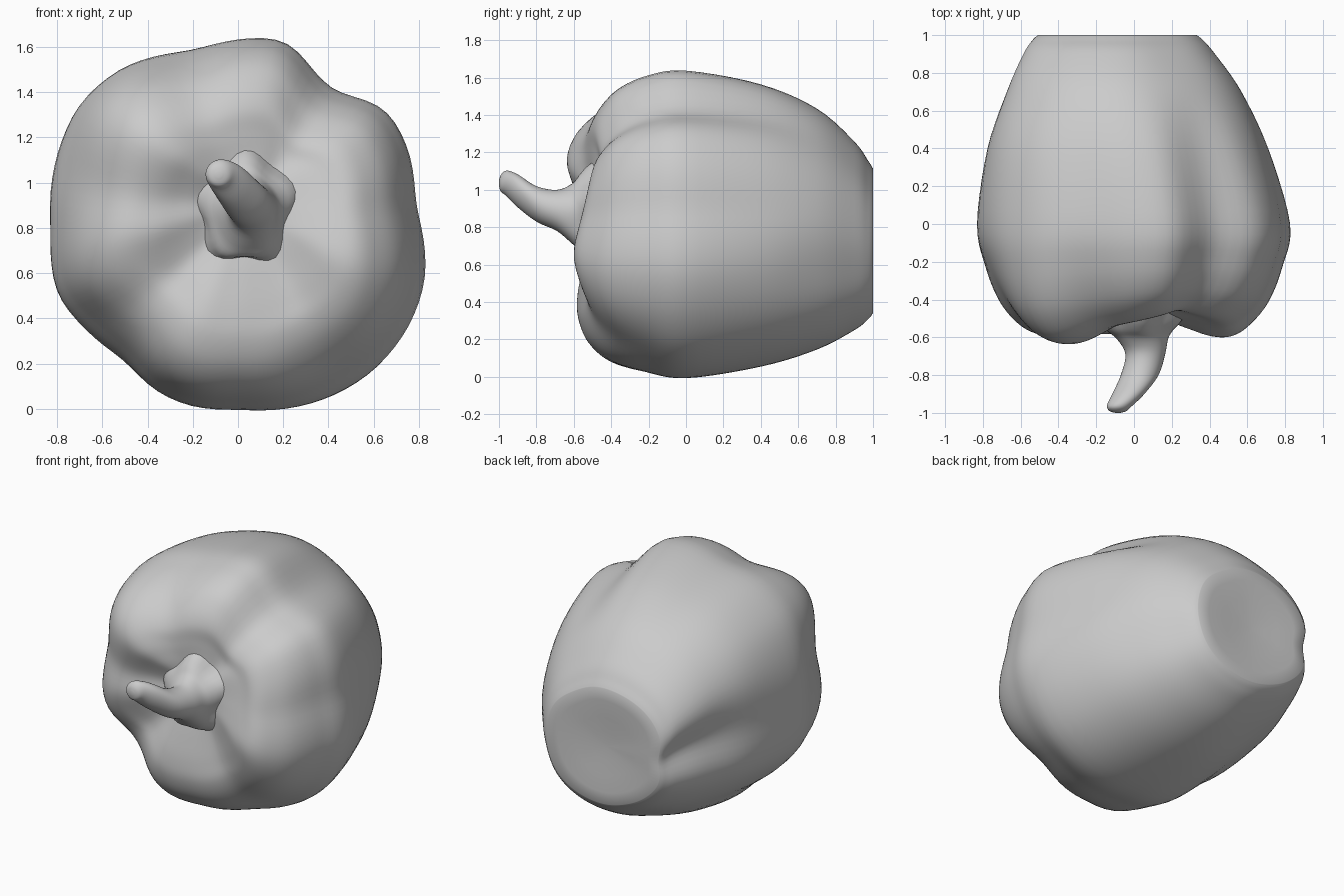
import bpy, bmesh, math

N = 96


def spline(pts, n):
    """Catmull-Rom through tuples, n steps per span."""
    out = []
    for i in range(len(pts) - 1):
        p = [pts[max(i - 1, 0)], pts[i], pts[i + 1], pts[min(i + 2, len(pts) - 1)]]
        for k in range(n):
            t = k / n
            out.append(tuple(0.5 * (2 * b + (c - a) * t + (2 * a - 5 * b + 4 * c - d) * t * t
                                    + (3 * b - a - 3 * c + d) * t ** 3)
                             for a, b, c, d in zip(*p)))
    return out + [pts[-1]]


def around(table, smooth):
    """Periodic table of (degrees, value) sampled at N angles and smoothed."""
    table = sorted((a % 360, v) for a, v in table)
    table = [(table[-1][0] - 360, table[-1][1])] + table + [(table[0][0] + 360, table[0][1])]
    vals = []
    for i in range(N):
        a = i * 360 / N
        for (a0, v0), (a1, v1) in zip(table, table[1:]):
            if a0 <= a <= a1:
                vals.append(v0 + (v1 - v0) * (a - a0) / max(a1 - a0, 1e-6))
                break
    return soften(vals, smooth)


def soften(vals, times):
    for _ in range(times):
        vals = [(vals[i - 1] + 2 * vals[i] + vals[(i + 1) % N]) / 4 for i in range(N)]
    return vals


def loft(name, rings, angle):
    bm = bmesh.new()
    rows = [[bm.verts.new(p) for p in ring] for ring in rings]
    for a, b in zip(rows, rows[1:]):
        for i in range(len(a)):
            j = (i + 1) % len(a)
            bm.faces.new((a[i], a[j], b[j], b[i]))
    bm.faces.new(rows[0][::-1])
    bm.faces.new(rows[-1])
    bmesh.ops.recalc_face_normals(bm, faces=bm.faces[:])
    me = bpy.data.meshes.new(name)
    bm.to_mesh(me)
    bm.free()
    ob = bpy.data.objects.new(name, me)
    bpy.context.collection.objects.link(ob)
    bpy.context.view_layer.objects.active = ob
    ob.select_set(True)
    bpy.ops.object.shade_smooth_by_angle(angle=math.radians(angle))
    ob.select_set(False)
    return ob


# Lobed cross-section at the widest point, and a softer one for the far end
outline = [(0.1, 1.64), (-0.2, 1.58), (-0.5, 1.515), (-0.7, 1.35), (-0.8, 1.12), (-0.825, 0.8),
           (-0.8, 0.5), (-0.7, 0.38), (-0.5, 0.22), (-0.35, 0.07), (-0.2, 0.01), (0, 0),
           (0.4, 0.05), (0.6, 0.17), (0.75, 0.36), (0.825, 0.57), (0.78, 0.9), (0.75, 1.15),
           (0.65, 1.33), (0.42, 1.395), (0.33, 1.49), (0.22, 1.625)]
radius = around([(math.degrees(math.atan2(z - 0.8, x)), math.hypot(x, z - 0.8))
                 for x, z in outline], 2)
radius_soft = soften(radius, 30)
# How far each lobe or groove shifts at the shoulder
shift = around([(85, 0.09), (58, 0.15), (38, 0.1), (10, 0.05), (-20, -0.01), (-55, 0.08),
                (-90, 0.03), (-115, 0.01), (-143, 0.1), (185, 0.0), (165, 0.03), (135, -0.05),
                (112, 0.05)], 5)
# Grooves near the stem and near the far end
front = around([(54, 0.6), (42, 0), (70, 0), (217, 1), (198, 0), (236, 0), (165, 0.8),
                (148, 0), (182, 0), (110, 0.7), (95, 0), (120, 0), (133, -0.5),
                (-55, 0.8), (-35, 0), (-75, 0), (-105, -0.3), (-120, 0)], 5)
back = around([(178, 1), (160, 0), (198, 0), (-20, 0.2), (0, 0), (-40, 0),
               (250, 0.2), (230, 0), (270, 0)], 6)

# Body stations: y, centre x, centre z, scale x, scale z, shoulder weight,
# front groove depth, back groove depth, softening
stations = [(-0.50, 0.03, 0.87, 0.04, 0.04, 0.0, 0, 0, 0),
            (-0.51, 0.03, 0.87, 0.16, 0.16, 0.1, 0, 0, 0),
            (-0.555, 0.03, 0.85, 0.32, 0.32, 0.6, 0.02, 0, 0),
            (-0.595, 0.02, 0.82, 0.48, 0.48, 1, 0.05, 0, 0),
            (-0.595, 0.01, 0.81, 0.62, 0.62, 1, 0.08, 0, 0),
            (-0.54, 0, 0.8, 0.74, 0.76, 0.9, 0.09, 0, 0),
            (-0.42, 0, 0.8, 0.86, 0.88, 0.6, 0.08, 0, 0),
            (-0.23, 0, 0.805, 0.95, 0.96, 0.2, 0.04, 0, 0),
            (0.0, 0, 0.8, 1, 1, 0, 0, 0, 0.05),
            (0.4, -0.04, 0.8, 0.915, 0.92, 0, 0, 0.07, 0.5),
            (0.7, -0.065, 0.785, 0.775, 0.785, 0, 0, 0.18, 1),
            (0.9, -0.09, 0.75, 0.635, 0.615, 0, 0, 0.22, 1),
            (0.975, -0.095, 0.728, 0.56, 0.515, 0, 0, 0.16, 1),
            (1.0, -0.095, 0.725, 0.52, 0.47, 0, 0, 0.12, 1)]
rings = []
for y, cx, cz, sx, sz, w, gf, gb, soft in spline(stations, 5):
    ring = []
    for i in range(N):
        a = 2 * math.pi * i / N
        r = radius[i] + soft * (radius_soft[i] - radius[i])
        r *= 1 - gf * front[i] - gb * back[i]
        ring.append((cx + sx * r * math.cos(a), min(y + w * shift[i], 1.0),
                     cz + sz * r * math.sin(a)))
    rings.append(ring)
# Blossom end, very slightly dished
rim = rings[-1]
for s, d in ((0.8, 0.0), (0.5, 0.008), (0.25, 0.015), (0.05, 0.018)):
    rings.append([(-0.095 + s * (x + 0.095), y - d, 0.725 + s * (z - 0.725)) for x, y, z in rim])
loft("pepper_body", rings, 100)

# Hooked stem flaring into a softly pointed base: y, x, z, radius x, radius z, star amount
stem = [(-0.45, 0.03, 0.88, 0.25, 0.27, 0.1), (-0.52, 0.03, 0.88, 0.205, 0.23, 0.1),
        (-0.565, 0.03, 0.87, 0.17, 0.205, 0.06),
        (-0.61, 0.045, 0.87, 0.135, 0.16, 0.02), (-0.69, 0.06, 0.89, 0.105, 0.11, 0),
        (-0.8, 0.03, 0.925, 0.1, 0.095, 0), (-0.9, -0.03, 0.995, 0.085, 0.088, 0),
        (-0.96, -0.075, 1.035, 0.068, 0.068, 0), (-0.99, -0.085, 1.035, 0.045, 0.045, 0),
        (-1.0, -0.085, 1.035, 0.012, 0.012, 0)]
rings = []
for y, x, z, rx, rz, s in spline(stem, 4):
    ring = []
    for i in range(40):
        a = 2 * math.pi * i / 40
        k = 1 + s * math.cos(5 * (a - math.radians(18)))
        ring.append((x + rx * k * math.cos(a), max(y, -1.0), z + rz * k * math.sin(a)))
    rings.append(ring)
loft("pepper_stem", rings, 60)
